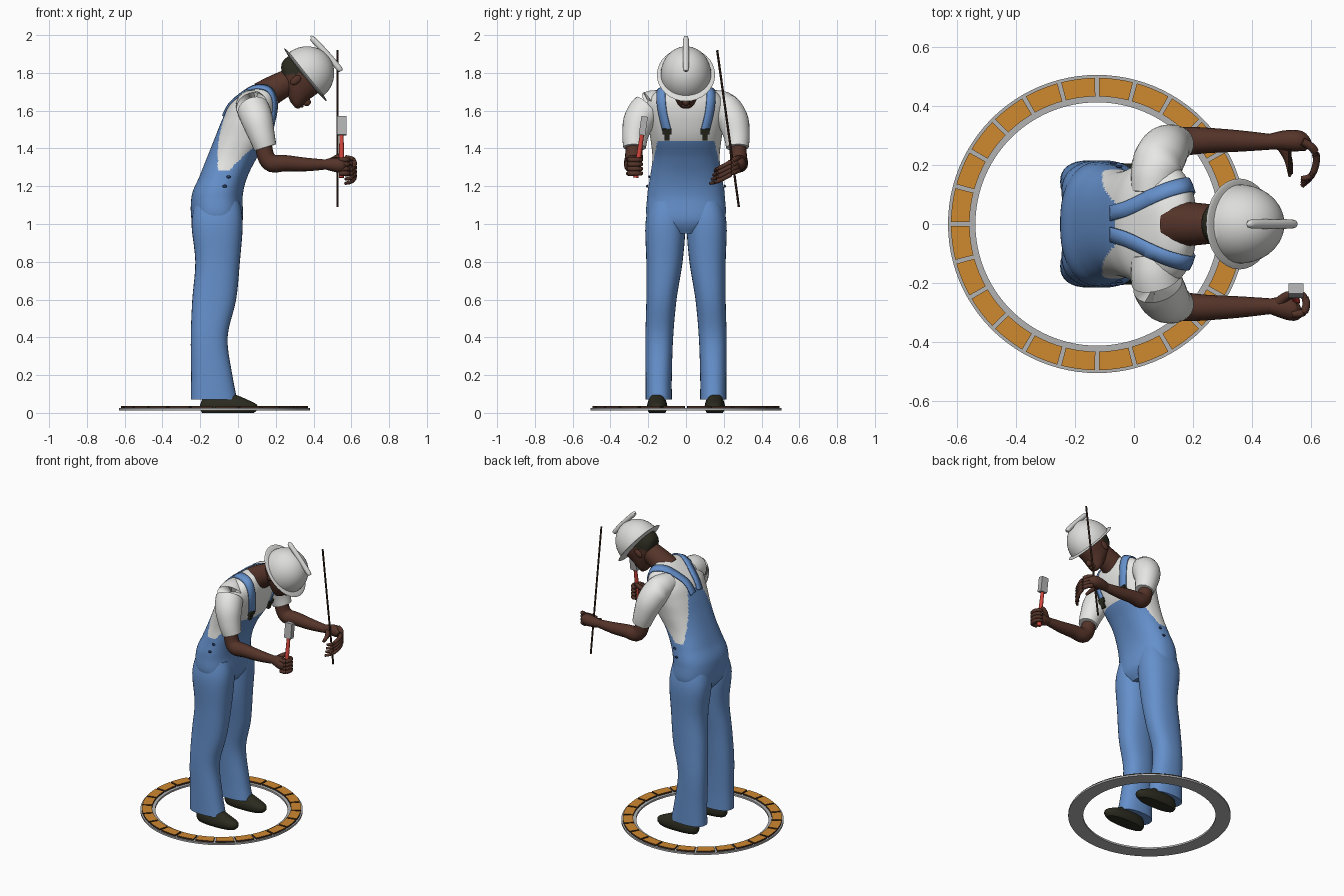
import bpy, bmesh, math
from mathutils import Vector, Matrix
from mathutils.bvhtree import BVHTree

cube = bpy.data.objects.get("Cube")
if cube:
    bpy.data.objects.remove(cube)


def material(name, r, g, b):
    m = bpy.data.materials.new(name)
    m.use_nodes = True
    m.diffuse_color = (r, g, b, 1)
    m.node_tree.nodes["Principled BSDF"].inputs["Base Color"].default_value = (r, g, b, 1)
    return m


BLUE = material("denim blue", .13, .28, .6)
WHITE = material("shirt white", .82, .82, .8)
HELMET = material("helmet grey white", .72, .72, .71)
SKIN = material("brown skin", .09, .034, .022)
DARK = material("dark leather", .024, .024, .014)
ORANGE = material("orange tile", .62, .25, .03)
GREY = material("grey metal", .45, .45, .45)
RED = material("red handle", .65, .06, .045)
WOOD = material("dark wood", .05, .025, .015)
NAVY = material("navy button", .02, .045, .12)
made = []


def finish(name, bm, *mats):
    bmesh.ops.recalc_face_normals(bm, faces=bm.faces[:])
    me = bpy.data.meshes.new(name)
    bm.to_mesh(me)
    bm.free()
    for m in mats:
        me.materials.append(m)
    ob = bpy.data.objects.new(name, me)
    bpy.context.collection.objects.link(ob)
    made.append(ob)
    return ob


def spline(rows, steps):
    """Catmull-Rom through rows of numbers."""
    rows = [Vector(r) for r in rows]
    p = [rows[0]] + rows + [rows[-1]]
    out = []
    for i in range(1, len(p) - 2):
        a, b, c, d = p[i - 1:i + 3]
        for k in range(steps):
            t = k / steps
            out.append(b + (c - a) * t / 2 + (a * 2 - b * 5 + c * 4 - d) * t**2 / 2
                       + (b * 3 - a - c * 3 + d) * t**3 / 2)
    return out + [rows[-1]]


def skin(rings):
    """Bridge rings of points into a capped surface."""
    bm = bmesh.new()
    vs = [[bm.verts.new(q) for q in ring] for ring in rings]
    n = len(vs[0])
    for a, b in zip(vs, vs[1:]):
        for i in range(n):
            j = (i + 1) % n
            bm.faces.new((a[i], a[j], b[j], b[i]))
    bm.faces.new(vs[0])
    bm.faces.new(vs[-1])
    return bm


def stack(rows, n=32, steps=5, power=.85):
    """Loft of level rounded sections: z, x from, x to, y from, y to."""
    rings = []
    for z, x0, x1, y0, y1 in spline(rows, steps):
        ring = []
        for i in range(n):
            c, s = math.cos(math.tau * i / n), math.sin(math.tau * i / n)
            ring.append(((x0 + x1) / 2 + (x1 - x0) / 2 * math.copysign(abs(c)**power, c),
                         (y0 + y1) / 2 + (y1 - y0) / 2 * math.copysign(abs(s)**power, s), z))
        rings.append(ring)
    return skin(rings)


def tube(name, rows, mat, n=16, steps=4):
    """Round tube along a path of x, y, z, radius."""
    pts = spline(rows, steps)
    rings = []
    for i, p in enumerate(pts):
        t = (pts[min(i + 1, len(pts) - 1)] - pts[max(i - 1, 0)]).xyz.normalized()
        ref = Vector((0, 1, 0)) if abs(t.y) < .8 else Vector((0, 0, 1))
        u = t.cross(ref).normalized()
        v = t.cross(u)
        rings.append([p.xyz + (u * math.cos(a) + v * math.sin(a)) * p.w
                      for a in (math.tau * k / n for k in range(n))])
    return finish(name, skin(rings), mat)


def ball(name, loc, size, mat, frame=Matrix()):
    bm = bmesh.new()
    bmesh.ops.create_uvsphere(bm, u_segments=32, v_segments=20, radius=1)
    bm.transform(frame @ Matrix.Translation(loc) @ Matrix.Diagonal((*size, 1)))
    return finish(name, bm, mat)


def box(name, loc, size, mat, rot=Matrix()):
    bm = bmesh.new()
    bmesh.ops.create_cube(bm, size=1)
    bm.transform(Matrix.Translation(loc) @ rot @ Matrix.Diagonal((*size, 1)))
    return finish(name, bm, mat)


def arc_slab(name, r0, r1, z0, z1, a0, a1, n, *mats):
    """Flat ring sector around the standing point."""
    rings = []
    for i in range(n + 1):
        a = a0 + (a1 - a0) * i / n
        c, s = math.cos(a), math.sin(a)
        rings.append([(-.125 + r * c, r * s, z) for r, z in ((r0, z0), (r1, z0), (r1, z1), (r0, z1))])
    bm = skin(rings)
    if a1 - a0 > 6:
        bm.faces.ensure_lookup_table()
        bmesh.ops.delete(bm, geom=bm.faces[-2:], context="FACES_ONLY")
        bmesh.ops.remove_doubles(bm, verts=bm.verts[:], dist=.0001)
    bm.normal_update()
    for f in bm.faces:
        f.material_index = 0 if abs(f.normal.z) > .5 else len(mats) - 1
    return finish(name, bm, *mats)


# Ground ring with tiles
arc_slab("ring_base", .412, .505, .013, .025, 0, math.tau, 96, GREY)
for k in range(24):
    step = math.tau / 24
    arc_slab("ring_tile", .432, .495, .02, .036, k * step + .014, (k + 1) * step - .014, 4, ORANGE, WOOD)

# Torso: overalls and shirt
bm = stack([(z, a, b, -w, w) for z, a, b, w in (
    (.95, -.2, -.01, .08), (1.02, -.245, .025, .2), (1.15, -.245, .025, .205),
    (1.25, -.205, .05, .19), (1.35, -.165, .1, .178), (1.45, -.125, .165, .188),
    (1.55, -.085, .2, .205), (1.63, -.045, .212, .21), (1.69, .02, .205, .17),
    (1.73, .075, .185, .1), (1.745, .11, .15, .03))], n=112, steps=9)
for f in bm.faces:
    c = f.calc_center_median()
    w = abs(c.y)
    mid = -.11 + max(0, c.z - 1.15) * .4
    if c.x > mid:
        top = 1.28 + .16 * min(1, max(0, (.185 - w) / .035))
    else:
        top = min(1.6, 1.28 + 2.9 * max(0, .18 - w))
    f.material_index = int(c.z > top)
trees = [BVHTree.FromBMesh(bm)]
finish("torso", bm, BLUE, WHITE)

FINGERS = range(4)
for side, s in (("left", 1), ("right", -1)):
    # Trouser leg and shoe
    y = lambda a, b: (a * s, b * s)
    finish(side + "_trouser_leg", stack([(z, a, b, *y(c, d)) for z, a, b, c, d in (
        (1.12, -.225, .01, .01, .19), (1, -.246, .025, .002, .215), (.8, -.226, .01, .018, .21),
        (.6, -.242, -.01, .05, .21), (.4, -.25, -.055, .068, .215),
        (.2, -.248, -.03, .075, .215), (.07, -.25, -.004, .075, .215))]), BLUE)
    finish(side + "_shoe", stack([(z, a, b, *y(c, d)) for z, a, b, c, d in (
        (0, -.19, .085, .11, .195), (.02, -.2, .103, .1, .205), (.045, -.2, .098, .1, .205),
        (.07, -.19, .05, .108, .198), (.1, -.18, -.02, .115, .19))]), DARK)

    # Sleeve and arm
    sleeve = tube(side + "_sleeve", [(a, b * s, c, r) for a, b, c, r in (
        (.06, .1, 1.635, .07), (.075, .19, 1.62, .085), (.1, .245, 1.555, .084),
        (.125, .268, 1.47, .07), (.145, .272, 1.405, .06))], WHITE, 24)
    trees.append(BVHTree.FromPolygons([v.co for v in sleeve.data.vertices],
                                      [p.vertices for p in sleeve.data.polygons]))
    tube(side + "_arm", [(a, b * s, c, r) for a, b, c, r in (
        (.13, .272, 1.46, .045), (.145, .277, 1.365, .045), (.18, .281, 1.322, .048),
        (.25, .283, 1.322, .043), (.36, .281, 1.315, .036), (.48, .278, 1.315, .025))], SKIN)
    # Hip buttons
    for bx, bz in ((-.07, 1.2), (-.05, 1.25)):
        ball(side + "_hip_button", (bx, (.206 - (bz - 1.2) * .22) * s, bz), (.012, .005, .008), NAVY)


def on_surface(p):
    """Outermost clothing point in the direction of p."""
    core = Vector((.07, p.y * .6, 1.5))
    d = (p - core).normalized()
    hits = [t.ray_cast(core + d, -d) for t in trees]
    far = min((h[3] for h in hits if h[0]), default=.8)
    return core + d * (1 - far + .006)


# Shoulder straps with buckles
for side, s in (("left", 1), ("right", -1)):
    bm = bmesh.new()
    path = spline([(a, b * s, c) for a, b, c in (
        (-.07, .035, 1.57), (-.03, .05, 1.65), (.04, .085, 1.71), (.11, .115, 1.73),
        (.18, .132, 1.69), (.21, .13, 1.6), (.19, .108, 1.5))], 8)
    prev = None
    for i, p in enumerate(path):
        t = path[min(i + 1, len(path) - 1)] - path[max(i - 1, 0)]
        across = t.cross(p - Vector((.07, p.y * .6, 1.5))).normalized() * .025
        row = [bm.verts.new(on_surface(p + across * k)) for k in (-1, 0, 1)]
        if prev:
            for k in range(2):
                bm.faces.new((prev[k], prev[k + 1], row[k + 1], row[k]))
        prev = row
    strap = finish(side + "_strap", bm, BLUE)
    mod = strap.modifiers.new("thickness", "SOLIDIFY")
    mod.thickness, mod.offset = .008, 0
    clasp = on_surface(Vector((.19, .106 * s, 1.49)))
    tilt = Matrix.Rotation(.35, 4, "Y")
    box(side + "_buckle", clasp, (.018, .05, .03), DARK, tilt)
    box(side + "_buckle_hook", clasp + Vector((-.008, 0, -.028)), (.016, .026, .04), DARK, tilt)

# Right hand gripping a hammer
tube("right_palm", [(.46, -.278, 1.315, .026), (.5, -.282, 1.315, .036),
                    (.545, -.29, 1.31, .038), (.565, -.285, 1.31, .02)], SKIN)
for k in FINGERS:
    z = 1.268 + .024 * k
    tube("right_finger", [(.535, -.305, z, .012), (.572, -.3, z, .014), (.584, -.268, z, .013),
                          (.57, -.24, z, .012), (.545, -.238, z, .009)], SKIN, 10)
tube("right_thumb", [(.49, -.265, 1.33, .018), (.52, -.243, 1.35, .015), (.55, -.24, 1.37, .01)], SKIN, 10)
tube("hammer_handle", [(.548, -.266, 1.245, .014), (.548, -.25, 1.36, .013), (.548, -.232, 1.48, .011)], RED, 12)
box("hammer_head", (.549, -.226, 1.52), (.05, .034, .1), GREY, Matrix.Rotation(-.14, 4, "X"))

# Left hand holding a rod
tube("left_palm", [(.46, .279, 1.315, .026), (.51, .283, 1.318, .034),
                   (.56, .28, 1.32, .036), (.59, .265, 1.315, .02)], SKIN)
for k in FINGERS:
    d = .022 * k
    tube("left_finger", [(.57, .28, 1.285 + d, .014), (.607, .255, 1.275 + d, .014),
                         (.618, .215, 1.25 + d, .012), (.602, .165, 1.225 + d, .011),
                         (.568, .128 + d * .4, 1.215 + d, .008)], SKIN, 10)
tube("left_thumb", [(.5, .265, 1.315, .018), (.522, .22, 1.3, .014), (.53, .17, 1.285, .009)], SKIN, 10)
tube("rod", [(.527, .28, 1.09, .006), (.527, .165, 1.92, .006)], WOOD, 8)

# Neck and head
tube("neck", [(.13, 0, 1.675, .08), (.19, 0, 1.712, .074), (.25, 0, 1.745, .068), (.31, 0, 1.78, .06)], SKIN, 24)
FRAME = Matrix.Translation((.357, 0, 1.79)) @ Matrix.Rotation(.894, 4, "Y")
bm = stack([(z, a, b, -w, w) for z, a, b, w in (
    (-.152, .06, .1, .02), (-.138, .02, .118, .045), (-.1, -.07, .116, .068),
    (-.06, -.125, .114, .078), (0, -.132, .116, .084), (.06, -.11, .1, .075))], n=48, steps=8)
for f in bm.faces:
    c = f.calc_center_median()
    f.material_index = int(c.x < -.01 + .65 * c.z)
bm.transform(FRAME)
finish("head", bm, SKIN, DARK)
ball("nose", (.118, 0, -.085), (.02, .018, .022), SKIN, FRAME)
ball("lips", (.112, 0, -.118), (.014, .026, .011), SKIN, FRAME)
for s in (-1, 1):
    ball("ear", (-.01, .08 * s, -.058), (.02, .012, .032), SKIN, FRAME)

# Hard hat: dome, brim and crest
ball("helmet_brim", (0, 0, 0), (.18, .154, .012), HELMET, FRAME)
bm = bmesh.new()
bmesh.ops.create_uvsphere(bm, u_segments=40, v_segments=24, radius=1)
bmesh.ops.bisect_plane(bm, geom=bm.verts[:] + bm.edges[:] + bm.faces[:], plane_co=(0, 0, 0),
                       plane_no=(0, 0, 1), clear_inner=True)
bm.transform(FRAME @ Matrix.Diagonal((.147, .134, .156, 1)))
finish("helmet_dome", bm, HELMET)
crest = [FRAME @ Vector((a, 0, b)) for a, b in ((-.135, .145), (-.12, .149), (0, .158), (.09, .16), (.102, .16))]
tube("helmet_crest", [(*p, r) for p, r in zip(crest, (.006, .015, .016, .015, .006))], HELMET, 12)

# Smooth shading with sharp edges kept
bpy.ops.object.select_all(action="DESELECT")
for ob in made:
    ob.select_set(True)
bpy.context.view_layer.objects.active = made[0]
bpy.ops.object.shade_smooth_by_angle(angle=math.radians(40))
